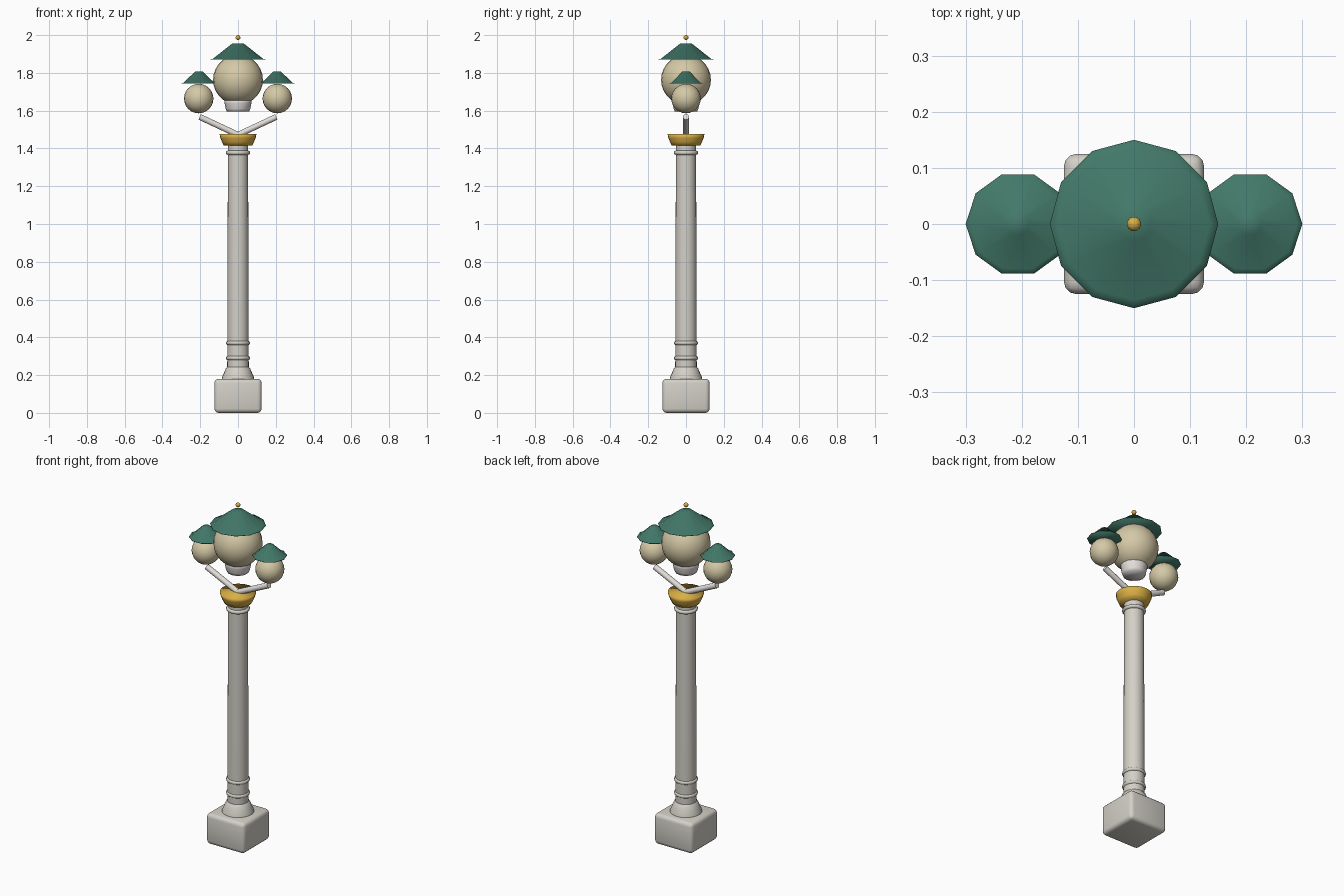
import bpy, bmesh, math
from mathutils import Vector

cube = bpy.data.objects.get("Cube")
if cube:
    bpy.data.objects.remove(cube, do_unlink=True)


def material(name, rgb):
    m = bpy.data.materials.new(name)
    m.use_nodes = True
    m.diffuse_color = (*rgb, 1)
    m.node_tree.nodes["Principled BSDF"].inputs["Base Color"].default_value = (*rgb, 1)
    return m


STONE = material("warm grey stone", (0.65, 0.63, 0.57))
WHITE = material("pale white metal", (0.76, 0.73, 0.70))
GOLD = material("gold", (0.70, 0.43, 0.06))
GREEN = material("dark green", (0.055, 0.19, 0.14))
GLASS = material("cream glass", (0.66, 0.58, 0.38))


def finish(name, bm, mat, angle=None, loc=(0, 0, 0)):
    """Turn a bmesh into a smooth shaded object; angle keeps sharp edges."""
    bmesh.ops.recalc_face_normals(bm, faces=bm.faces)
    mesh = bpy.data.meshes.new(name)
    bm.to_mesh(mesh)
    bm.free()
    mesh.materials.append(mat)
    mesh.shade_smooth()
    ob = bpy.data.objects.new(name, mesh)
    ob.location = loc
    bpy.context.collection.objects.link(ob)
    if angle:
        bpy.ops.object.select_all(action='DESELECT')
        ob.select_set(True)
        bpy.context.view_layer.objects.active = ob
        bpy.ops.object.shade_smooth_by_angle(angle=math.radians(angle))
    return ob


def lathe(name, profile, sides, mat, angle=None, loc=(0, 0, 0)):
    """Closed solid of revolution from (radius, height) points, bottom to top."""
    bm = bmesh.new()
    rings = []
    for r, z in profile:
        turn = [2 * math.pi * i / sides for i in range(sides)]
        rings.append([bm.verts.new((r * math.cos(a), r * math.sin(a), z)) for a in turn])
    for low, high in zip(rings, rings[1:]):
        for i in range(sides):
            j = (i + 1) % sides
            bm.faces.new((low[i], low[j], high[j], high[i]))
    bm.faces.new(rings[0][::-1])
    bm.faces.new(rings[-1])
    return finish(name, bm, mat, angle, loc)


def ball(name, radius, loc, mat, segments=20):
    bm = bmesh.new()
    bmesh.ops.create_uvsphere(bm, u_segments=segments, v_segments=segments // 2 + 2, radius=radius)
    return finish(name, bm, mat, None, loc)


def roof(name, radius, height, top, sides, loc):
    """Shallow cone with a thin flat brim."""
    inner = radius * 0.9
    profile = [(radius, 0), (radius, 0.002), (inner, 0.003), (top, height)]
    ob = lathe(name, profile, sides, GREEN, None, loc)
    return ob


# Square plinth with rounded edges
bm = bmesh.new()
bmesh.ops.create_cube(bm, size=1)
bmesh.ops.scale(bm, vec=(0.25, 0.25, 0.18), verts=bm.verts)
bmesh.ops.translate(bm, vec=(0, 0, 0.092), verts=bm.verts)
bmesh.ops.translate(bm, vec=(0, 0, -0.002), verts=bm.verts)
bmesh.ops.bevel(bm, geom=list(bm.edges), offset=0.022, segments=3, profile=0.5, affect='EDGES')
finish("plinth", bm, STONE, 40)

# Column with flared foot and rings
lathe("column_foot", [(0.087, 0.175), (0.084, 0.19), (0.073, 0.215), (0.064, 0.236), (0.055, 0.245)],
      24, STONE, 40)
lathe("column", [(0.057, 0.23), (0.056, 0.7), (0.053, 1.42)], 24, STONE, 40)
for i, z in enumerate((0.29, 0.37, 1.377)):
    lathe(f"column_ring_{i + 1}",
          [(0.055, z - 0.011), (0.062, z - 0.007), (0.064, z), (0.062, z + 0.007), (0.055, z + 0.011)],
          24, STONE, 50)

# Gold bowl capital
lathe("capital", [(0.075, 1.415), (0.085, 1.435), (0.093, 1.455), (0.098, 1.476)], 24, GOLD)

# Central lamp
lathe("main_lamp_holder", [(0.059, 1.595), (0.065, 1.61), (0.071, 1.64), (0.073, 1.66)], 16, WHITE)
ball("main_globe", 0.132, (0, 0, 1.763), GLASS, 24)
roof("main_roof", 0.15, 0.086, 0.03, 12, (0, 0, 1.87))
ball("finial", 0.013, (0, 0, 1.987), GOLD, 14)

# Side lamps on slanted arms
for side, s in (("left", 1), ("right", -1)):
    start, end = Vector((0, 0, 1.472)), Vector((s * 0.203, 0, 1.567))
    arm = lathe(f"{side}_arm", [(0.016, 0), (0.016, (end - start).length)], 14, WHITE, 40, start)
    arm.rotation_euler = (end - start).to_track_quat('Z', 'Y').to_euler()
    ball(f"{side}_globe", 0.078, (s * 0.208, 0, 1.664), GLASS)
    roof(f"{side}_roof", 0.093, 0.064, 0.02, 10, (s * 0.207, 0, 1.743))
